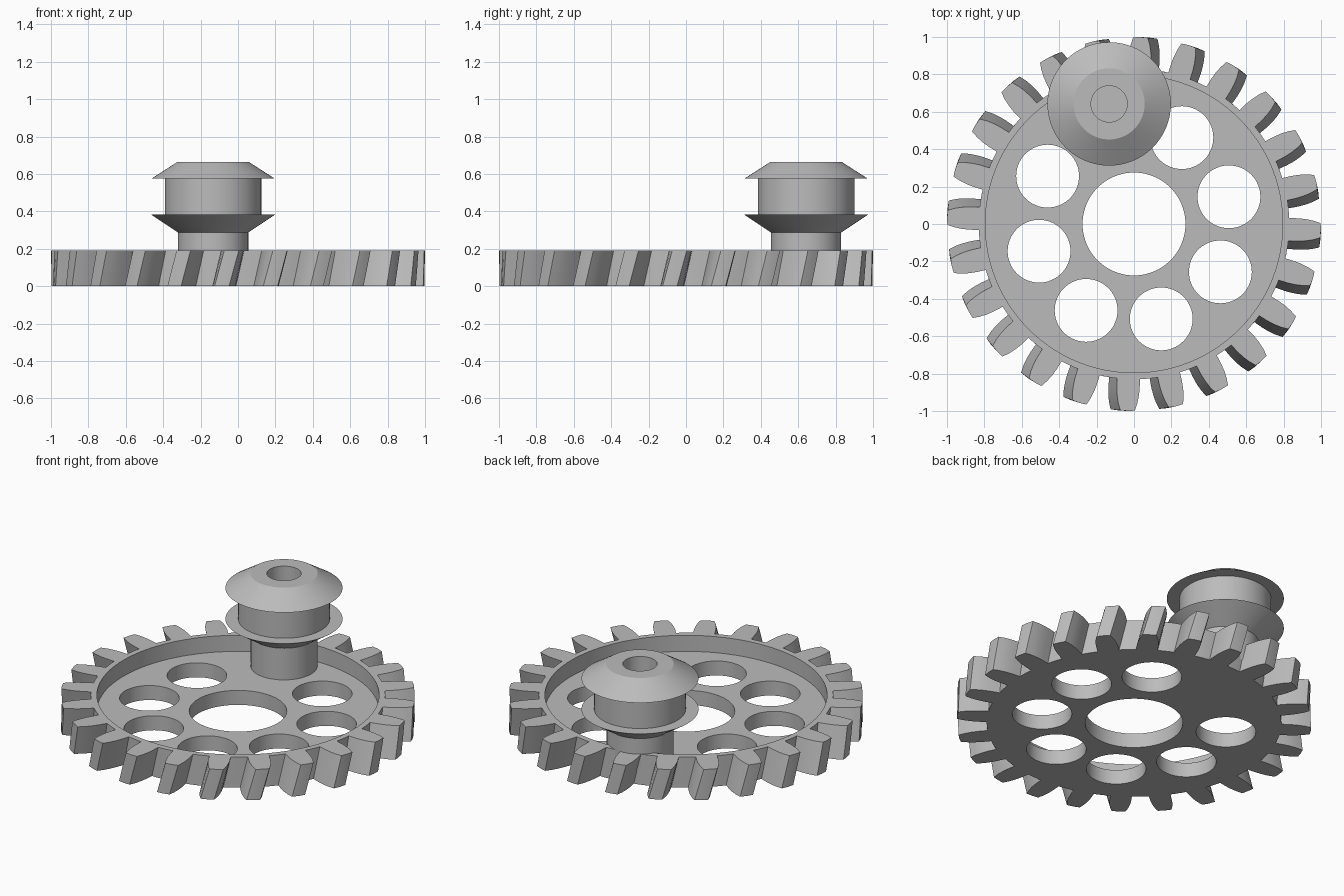
import bpy, bmesh
from math import sin, cos, tau, radians

cube = bpy.data.objects.get("Cube")
if cube:
    bpy.data.objects.remove(cube)

HEIGHT, FLOOR, TEETH, TWIST = 0.19, 0.09, 24, 0.052

grey = bpy.data.materials.new("plain_grey")
grey.use_nodes = True
colour = (0.5, 0.5, 0.5, 1)
grey.diffuse_color = colour
grey.node_tree.nodes["Principled BSDF"].inputs["Base Color"].default_value = colour


def make_object(name, bm):
    bmesh.ops.recalc_face_normals(bm, faces=bm.faces[:])
    mesh = bpy.data.meshes.new(name)
    bm.to_mesh(mesh)
    bm.free()
    mesh.materials.append(grey)
    obj = bpy.data.objects.new(name, mesh)
    bpy.context.collection.objects.link(obj)
    return obj


def activate(obj):
    bpy.ops.object.select_all(action='DESELECT')
    obj.select_set(True)
    bpy.context.view_layer.objects.active = obj


def smooth(obj):
    activate(obj)
    bpy.ops.object.shade_smooth_by_angle(angle=radians(25))


def cut_cylinder(target, radius, x, y, bottom, segments):
    """Bore a vertical round hole, open at the top, into the target."""
    bpy.ops.mesh.primitive_cylinder_add(vertices=segments, radius=radius, depth=1,
                                        location=(x, y, bottom + 0.5))
    cutter = bpy.context.object
    cutter.name = "hole_cutter"
    cutter.hide_render = True
    activate(target)
    mod = target.modifiers.new("hole", 'BOOLEAN')
    mod.operation = 'DIFFERENCE'
    mod.solver = 'EXACT'
    mod.object = cutter
    bpy.ops.object.modifier_apply(modifier=mod.name)
    bpy.data.objects.remove(cutter)


# Toothed outline: one rounded tooth repeated, with arcs along the root circle
flank = [(0.83, 0.061), (0.88, 0.061), (0.92, 0.058), (0.96, 0.051), (0.998, 0.039)]
tooth = [(r, -w / r) for r, w in flank] + [(1.0, 0)] + [(r, w / r) for r, w in reversed(flank)]
pitch = tau / TEETH
gap_start = tooth[-1][1]
gap = pitch - 2 * gap_start
tooth += [(0.83, gap_start + gap * t) for t in (1 / 3, 2 / 3)]
outline = [(r, a + k * pitch + radians(-2)) for k in range(TEETH) for r, a in tooth]

# Helical gear body
bm = bmesh.new()
layers = []
for t in (0, 0.5, 1):
    layers.append([bm.verts.new((r * cos(a - TWIST * (1 - t)), r * sin(a - TWIST * (1 - t)), HEIGHT * t))
                   for r, a in outline])
for low, high in zip(layers, layers[1:]):
    for i in range(len(outline)):
        j = (i + 1) % len(outline)
        bm.faces.new((low[i], low[j], high[j], high[i]))
bm.faces.new(layers[0])
bm.faces.new(layers[-1])
gear = make_object("gear_wheel", bm)

# Recess, centre bore and seven lightening holes (one place stays solid under the pulley)
cut_cylinder(gear, 0.795, 0, 0, FLOOR, 128)
cut_cylinder(gear, 0.275, 0, 0, -0.4, 80)
for k in range(8):
    if k != 2:
        angle = radians(16 + 45 * k)
        cut_cylinder(gear, 0.168, 0.528 * cos(angle), 0.528 * sin(angle), -0.4, 64)
smooth(gear)

# Pulley with shaft, lower flare, drum, upper cone and bore
profile = [(0.097, 0.085), (0.097, 0.665), (0.19, 0.665), (0.33, 0.575), (0.258, 0.575),
           (0.258, 0.382), (0.33, 0.382), (0.188, 0.287), (0.188, 0.085)]
bm = bmesh.new()
verts = [bm.verts.new((r, 0, z)) for r, z in profile]
edges = [bm.edges.new(pair) for pair in zip(verts, verts[1:])]
bmesh.ops.spin(bm, geom=verts + edges, cent=(0, 0, 0), axis=(0, 0, 1),
               angle=tau, steps=80, use_duplicate=False)
bmesh.ops.remove_doubles(bm, verts=bm.verts[:], dist=0.0001)
bmesh.ops.holes_fill(bm, edges=[], sides=0)
pulley = make_object("pulley", bm)
pulley.location = (-0.133, 0.642, 0)
smooth(pulley)
